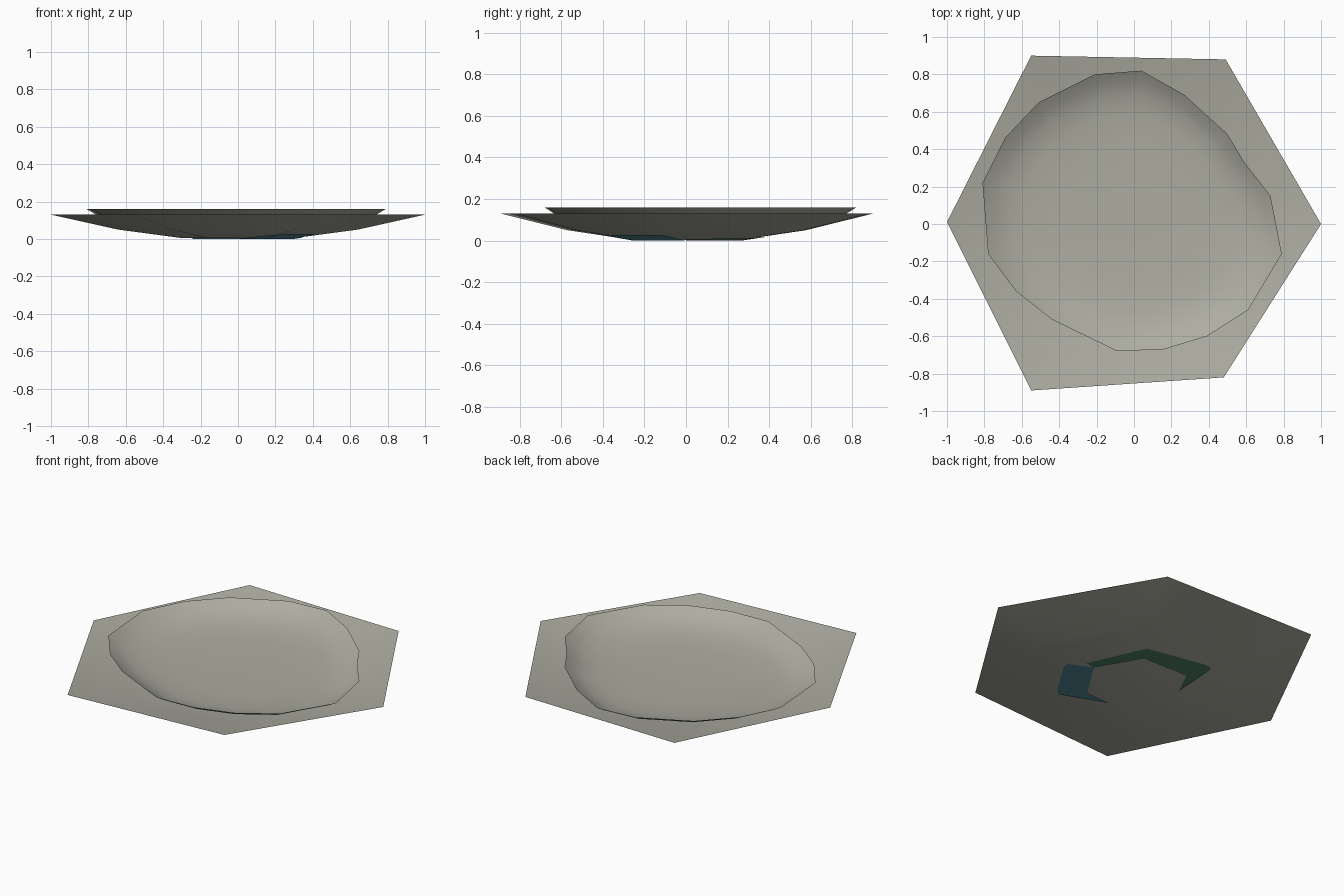
import bpy
import bmesh
from mathutils import Vector

cube = bpy.data.objects.get("Cube")
if cube:
    bpy.data.objects.remove(cube, do_unlink=True)


def make_material(name, colour):
    mat = bpy.data.materials.new(name)
    mat.use_nodes = True
    rgba = (*colour, 1)
    mat.diffuse_color = rgba
    mat.node_tree.nodes["Principled BSDF"].inputs["Base Color"].default_value = rgba
    return mat


stone = make_material("warm grey", (.42, .42, .36))
teal = make_material("teal", (.09, .29, .34))
green = make_material("dark green", (.07, .19, .125))


def finish(name, bm, mat):
    """Turn a bmesh into a smooth shaded object."""
    mesh = bpy.data.meshes.new(name)
    bm.to_mesh(mesh)
    bm.free()
    mesh.materials.append(mat)
    obj = bpy.data.objects.new(name, mesh)
    bpy.context.collection.objects.link(obj)
    bpy.ops.object.select_all(action="DESELECT")
    obj.select_set(True)
    bpy.context.view_layer.objects.active = obj
    bpy.ops.object.shade_smooth_by_angle()
    return obj


def loft_bowl(name, outline, profile, centre, mat):
    """Scale an outline about a centre along (scale, height) steps, then close the floor."""
    bm = bmesh.new()
    mid = Vector(centre)
    rings = []
    for scale, z in profile:
        ring = [mid + (Vector(p) - mid) * scale for p in outline]
        rings.append([bm.verts.new((p.x, p.y, z)) for p in ring])
    count = len(outline)
    for outer, inner in zip(rings, rings[1:]):
        for i in range(count):
            j = (i + 1) % count
            bm.faces.new((outer[i], outer[j], inner[j], inner[i]))
    bm.faces.new(rings[-1])
    return finish(name, bm, mat)


# Six-sided outer bowl
LIFT = .004
FLOOR, WAIST = .295, .64
WAIST_Z = .05
hexagon = [(1, 0), (.49, .88), (-.55, .9), (-1, .01), (-.55, -.89), (.48, -.82)]
loft_bowl("outer_bowl", hexagon,
          [(1, .13), (WAIST, WAIST_Z), (FLOOR, LIFT)], (0, 0), stone)

# Irregular inner dish
rim = [(.79, -.16), (.73, .15), (.59, .33), (.5, .48), (.27, .69), (.04, .82),
       (-.21, .8), (-.51, .65), (-.69, .46), (-.81, .22), (-.78, -.16),
       (-.63, -.36), (-.44, -.51), (-.09, -.68), (.16, -.67), (.39, -.6), (.61, -.46)]
loft_bowl("inner_dish", rim,
          [(1, .16), (.93, .127), (.84, .1), (.72, .083), (.5, .073), (.2, .07)],
          (0, .05), stone)


def wall_point(turn, reach):
    """Point just outside the lower wall: turn counts corners, reach scales the hexagon."""
    i = int(turn)
    a, b = Vector(hexagon[i % 6]), Vector(hexagon[(i + 1) % 6])
    p = a.lerp(b, turn - i) * reach
    z = LIFT + (WAIST_Z - LIFT) * (reach - FLOOR) / (WAIST - FLOOR)
    return (p.x, p.y, z - LIFT)


def wall_patch(name, edge, mat):
    """Thin coloured plate from the floor edge out to the given reach."""
    bm = bmesh.new()
    pairs = [(bm.verts.new(wall_point(t, FLOOR)), bm.verts.new(wall_point(t, r)))
             for t, r in edge]
    for (a, b), (c, d) in zip(pairs, pairs[1:]):
        bm.faces.new((a, c, d, b))
    bmesh.ops.remove_doubles(bm, verts=bm.verts[:], dist=.0005)
    return finish(name, bm, mat)


# Coloured patches under the bowl
wall_patch("green_patch", [(0, .35), (1, .385), (1.85, .445), (1.93, .445),
                           (2, .435), (2.1, .41), (2.61, FLOOR)], green)
wall_patch("teal_patch", [(4.45, FLOOR), (4.93, .45), (5, .475), (5.1, .49),
                          (5.65, .49), (5.75, .47), (6, FLOOR)], teal)
